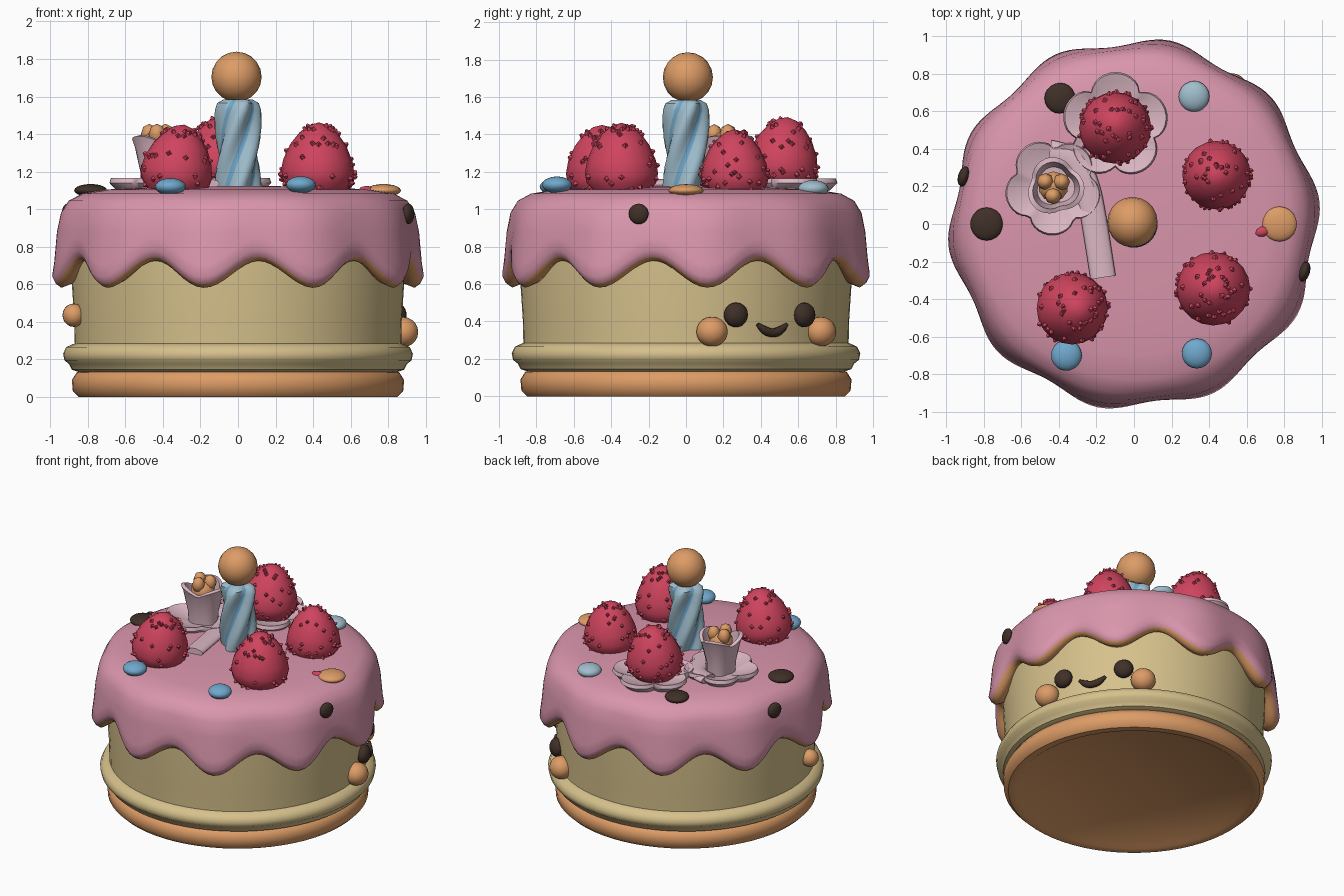
import bpy, bmesh, math, random
from mathutils import Vector, Matrix

if "Cube" in bpy.data.objects:
    bpy.data.objects.remove(bpy.data.objects["Cube"])

random.seed(4)
TAU = math.tau


def material(name, rgb):
    m = bpy.data.materials.new(name)
    lin = [((c / 255 + 0.055) / 1.055) ** 2.4 for c in rgb]
    m.diffuse_color = (*lin, 1)
    m.use_nodes = True
    m.node_tree.nodes["Principled BSDF"].inputs["Base Color"].default_value = m.diffuse_color
    return m


PINK = material("pink icing", (218, 150, 172))
CREAM = material("cream sponge", (214, 193, 140))
ORANGE = material("orange biscuit", (221, 156, 102))
RED = material("berry red", (207, 68, 94))
DARK = material("dark chocolate", (64, 48, 40))
PALE_BLUE = material("pale blue", (160, 190, 205))
BLUE = material("blue", (112, 168, 204))
PALE_PINK = material("pale pink", (220, 184, 196))


def smooth(ob, angle=45):
    bpy.ops.object.select_all(action='DESELECT')
    ob.select_set(True)
    bpy.context.view_layer.objects.active = ob
    bpy.ops.object.shade_smooth_by_angle(angle=math.radians(angle))


def finish(name, bm, mats, loc=(0, 0, 0), angle=45):
    bmesh.ops.remove_doubles(bm, verts=bm.verts, dist=1e-5)
    bmesh.ops.recalc_face_normals(bm, faces=bm.faces)
    me = bpy.data.meshes.new(name)
    bm.to_mesh(me)
    bm.free()
    ob = bpy.data.objects.new(name, me)
    bpy.context.collection.objects.link(ob)
    ob.location = loc
    for m in mats:
        me.materials.append(m)
    smooth(ob, angle)
    return ob


def lathe(profile, n=64, warp=None, mat=None):
    """Revolve (r, z) points; warp(i, angle, r, z) gives a new (r, z, angle)."""
    bm = bmesh.new()
    rings = []
    for i, (r, z) in enumerate(profile):
        ring = []
        for k in range(n):
            a = TAU * k / n
            rr, zz, aa = warp(i, a, r, z) if warp else (r, z, a)
            ring.append(bm.verts.new((rr * math.cos(aa), rr * math.sin(aa), zz)))
        rings.append(ring)
    for i in range(len(rings) - 1):
        for k in range(n):
            j = (k + 1) % n
            f = bm.faces.new((rings[i][k], rings[i][j], rings[i + 1][j], rings[i + 1][k]))
            f.material_index = mat(i, TAU * (k + 0.5) / n) if mat else 0
    return bm


def ball(name, loc, scale, mat, turn=0, seg=20):
    bpy.ops.mesh.primitive_uv_sphere_add(segments=seg, ring_count=seg // 2, radius=1, location=loc)
    ob = bpy.context.object
    ob.name = name
    ob.scale = scale
    ob.rotation_euler.z = turn
    ob.data.materials.append(mat)
    smooth(ob, 60)
    return ob


def tube(name, points, radius, mat, tips=None):
    cu = bpy.data.curves.new(name, 'CURVE')
    cu.dimensions = '3D'
    cu.bevel_depth = radius
    cu.bevel_resolution = 3
    cu.use_fill_caps = True
    sp = cu.splines.new('NURBS')
    sp.points.add(len(points) - 1)
    sp.use_endpoint_u = True
    sp.order_u = 3
    for i, (p, q) in enumerate(zip(sp.points, points)):
        p.co = (*q, 1)
        p.radius = tips if tips and i in (0, len(points) - 1) else 1
    cu.materials.append(mat)
    ob = bpy.data.objects.new(name, cu)
    bpy.context.collection.objects.link(ob)
    return ob


# Biscuit base, cream ring and sponge
finish("biscuit_base", lathe([(0, .015), (.78, .015), (.8, 0), (.85, 0), (.88, .03), (.885, .09),
                              (.86, .13), (.8, .15), (0, .15)]), [ORANGE])
finish("cream_ring", lathe([(0, .13), (.84, .13), (.885, .145), (.9, .175), (.925, .195), (.932, .23),
                            (.915, .265), (.87, .285), (.8, .29), (0, .29)]), [CREAM])
finish("sponge", lathe([(0, .2), (.868, .2), (.872, .4), (.885, .6), (.885, .85), (0, .85)]), [CREAM])


# Icing with ten drips and an orange underside
def drip(i, a, r, z):
    c = math.cos(10 * (a - math.radians(7)))
    wave = min(max(i - 3, 0) / 5, 1)
    edge = .675 - .072 * c
    if 6 < i < 12:
        z = edge + z
    return r * (1 + .024 * c * wave), z, a


ICING = [(0, 1.125), (.4, 1.12), (.7, 1.105), (.83, 1.083), (.9, 1.045), (.938, .98), (.955, .88),
         (.966, .1), (.972, .035), (.955, 0), (.925, -.022), (.87, 0), (.8, .82), (0, .82)]
finish("icing", lathe(ICING, 160, drip, lambda i, a: 1 if i >= 9 else 0), [PINK, ORANGE], angle=60)


# Twisted candle with blue grooves and its round flame
def twist(i, a, r, z):
    return r * (1 + .17 * math.cos(4 * a)), z, a + (z - 1.1) * 4.2


candle = [(0, 1.08)] + [(.108, 1.08 + .05 * k) for k in range(10)] + [(.1, 1.565), (.07, 1.585), (0, 1.585)]
finish("candle", lathe(candle, 40, twist, lambda i, a: 1 if math.cos(4 * a) < -.8 else 0), [PALE_BLUE, BLUE])
ball("candle_flame", (-.008, .01, 1.705), (.134, .134, .134), ORANGE)


# Strawberries covered in small seed points
def strawberry(name, x, y, z, lean, size=1):
    prof = [(0, 0), (.14, 0), (.182, .05), (.192, .1), (.18, .17), (.145, .25), (.1, .31), (.05, .35), (0, .365)]
    bm = lathe(prof, 20)
    for k in range(60):
        t = random.uniform(1.3, 7)
        i = int(t)
        (r0, z0), (r1, z1) = prof[i], prof[i + 1]
        r, h = r0 + (r1 - r0) * (t - i), z0 + (z1 - z0) * (t - i)
        a = k * 2.39996
        nrm = Vector(((z1 - z0) * math.cos(a), (z1 - z0) * math.sin(a), r0 - r1)).normalized()
        pos = Vector((r * math.cos(a), r * math.sin(a), h)) + nrm * .004
        mat = Matrix.Translation(pos) @ nrm.to_track_quat('Z', 'Y').to_matrix().to_4x4()
        bmesh.ops.create_cone(bm, cap_ends=True, segments=4, radius1=.02, radius2=.006, depth=.024, matrix=mat)
    ob = finish(name, bm, [RED], (x, y, z), 40)
    ob.rotation_euler = (lean[0], lean[1], 0)
    ob.scale = (size,) * 3


strawberry("strawberry_back", -.1, .5, 1.13, (-.12, 0))
strawberry("strawberry_right", .44, .26, 1.08, (0, 0), .95)
strawberry("strawberry_front_right", .42, -.345, 1.09, (0, .03), 1.02)
strawberry("strawberry_front_left", -.345, -.45, 1.09, (0, .16))


# Sugar flowers with five curled petals
def flower(name, x, y, size, turn):
    def petals(i, a, r, z):
        lobe = .74 + .26 * abs(math.cos(2.5 * (a - turn))) ** .6
        return (r * size * lobe if r > .4 else r * size), z, a
    bm = lathe([(0, 1.08), (.5, 1.08), (.85, 1.1), (1, 1.14), (.97, 1.165), (.85, 1.155), (.5, 1.125), (0, 1.12)],
               60, petals)
    finish(name, bm, [PALE_PINK], (x, y, 0))


flower("flower_back", -.1, .525, .285, .3)
flower("flower_left", -.43, .2, .26, .9)


# Flower bud with wavy lip and orange centre
def lip(i, a, r, z):
    c = abs(math.cos(1.5 * a + .4))
    return r * (.85 + .2 * c), z + (.05 * c if 2 < i < 6 else 0), a


finish("flower_bud", lathe([(0, 1.12), (.1, 1.12), (.105, 1.2), (.135, 1.3), (.15, 1.34), (.125, 1.345),
                            (.1, 1.26), (0, 1.25)], 36, lip), [PALE_PINK], (-.42, .2, 0))
ball("bud_centre", (-.43, .2, 1.34), (.085, .085, .08), ORANGE, seg=10)
for k in range(3):
    a = TAU * k / 3 + .5
    ball(f"bud_tip_{k}", (-.43 + .05 * math.cos(a), .2 + .05 * math.sin(a), 1.4), (.045, .045, .055), ORANGE, seg=8)

# Flat petal ribbon beside the candle
ribbon = tube("petal_ribbon", [(-.45, .38, 0), (-.33, .36, 0), (-.26, .24, 0), (-.22, .08, 0), (-.165, -.285, 0)],
              .068, PALE_PINK)
ribbon.location.z = 1.135
ribbon.scale.z = .42

# Sweets lying on top: name, x, y, z, radius, colour
for name, x, y, z, r, m in [("blue_sweet_back", .32, .68, 1.11, .082, PALE_BLUE),
                            ("blue_sweet_right", .335, -.69, 1.13, .08, BLUE),
                            ("blue_sweet_left", -.36, -.7, 1.12, .082, BLUE),
                            ("chocolate_back", -.395, .67, 1.1, .082, DARK),
                            ("chocolate_left", -.785, 0, 1.1, .088, DARK),
                            ("orange_sweet", .775, 0, 1.1, .093, ORANGE)]:
    ball(name, (x, y, z), (r, r, .045 if m in (BLUE, PALE_BLUE) else .034), m)
ball("red_crumb", (.685, -.04, 1.1), (.045, .03, .025), RED, .3, 8)


# Parts set on the side wall by compass angle
def on_wall(name, deg, r, z, scale, mat):
    a = math.radians(deg)
    ball(name, (r * math.cos(a), r * math.sin(a), z), scale, mat, a)


on_wall("chocolate_side_right", -15.6, .942, .975, (.03, .055, .055), DARK)
on_wall("chocolate_side_left", 164.4, .942, .975, (.03, .055, .055), DARK)
on_wall("orange_side_sweet", 193.5, .9, .435, (.06, .062, .062), ORANGE)

# Smiling face on the right-hand side
FACE = 31.5
for s, side in ((-1, "near"), (1, "far")):
    on_wall("eye_" + side, FACE + s * 14, .888, .435, (.05, .066, .066), DARK)
    on_wall("cheek_" + side, FACE + s * 22.5, .892, .345, (.08, .085, .08), ORANGE)
mouth = []
for t in (-1, -.6, 0, .6, 1):
    a = math.radians(FACE + t * 6)
    mouth.append((.888 * math.cos(a), .888 * math.sin(a), .335 + .05 * t * t))
tube("mouth", mouth, .024, DARK, .4)
